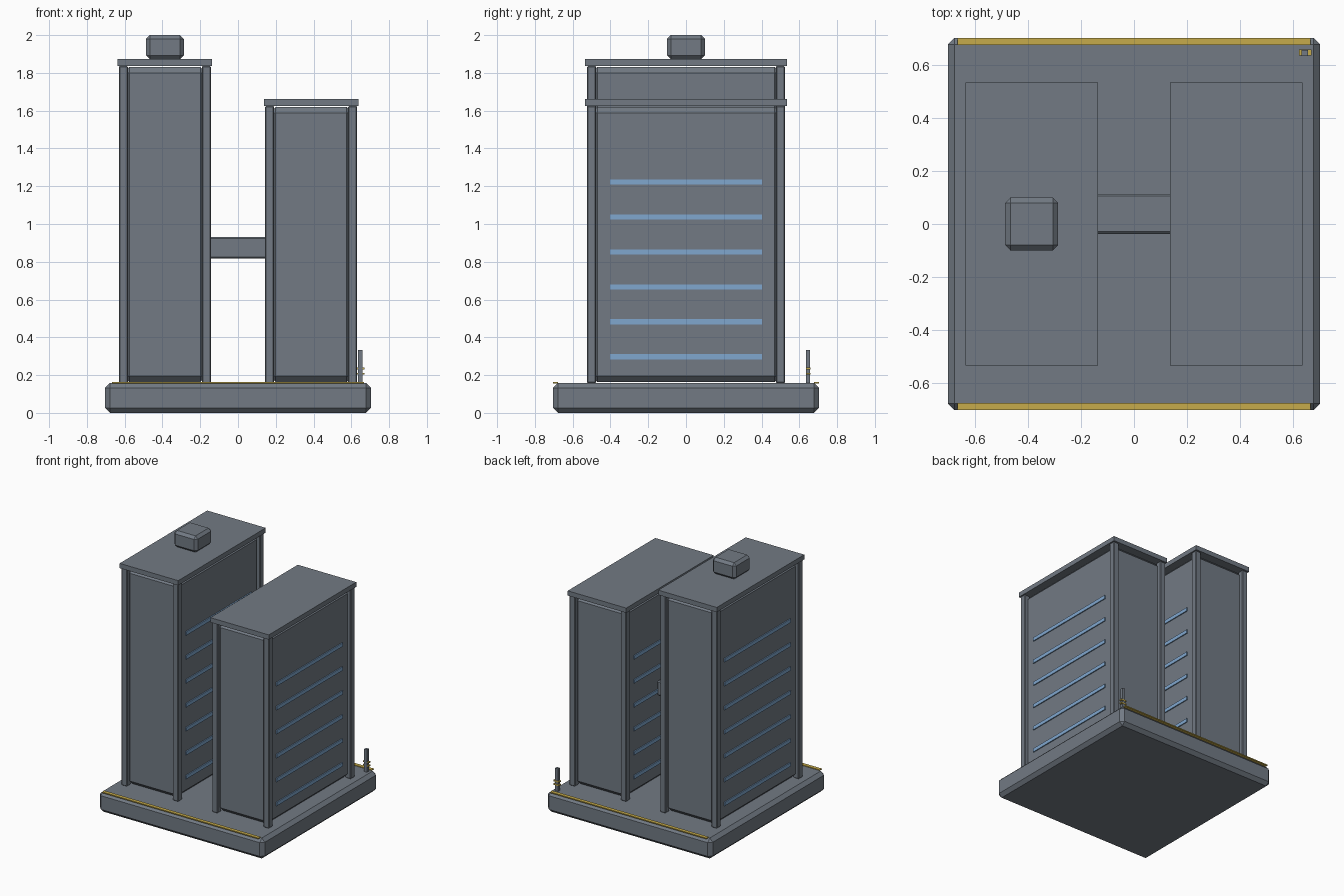
import bpy, bmesh

if "Cube" in bpy.data.objects:
    bpy.data.objects.remove(bpy.data.objects["Cube"])


def material(name, color):
    m = bpy.data.materials.new(name)
    m.diffuse_color = (*color, 1)
    m.use_nodes = True
    m.node_tree.nodes["Principled BSDF"].inputs["Base Color"].default_value = m.diffuse_color
    return m


GRAY = material("slate gray", (0.168, 0.195, 0.230))
BLUE = material("window blue", (0.215, 0.385, 0.620))
YELLOW = material("trim yellow", (0.565, 0.410, 0.070))


def box(name, x, y, z, mat, bevel=0.0):
    """Box from (min, max) ranges, with optional flat chamfer."""
    bm = bmesh.new()
    bmesh.ops.create_cube(bm, size=1)
    for v in bm.verts:
        v.co = [r[0] if c < 0 else r[1] for c, r in zip(v.co, (x, y, z))]
    if bevel:
        bmesh.ops.bevel(bm, geom=bm.edges[:], offset=bevel, segments=1,
                        profile=0.5, affect='EDGES')
    me = bpy.data.meshes.new(name)
    bm.to_mesh(me)
    bm.free()
    me.materials.append(mat)
    ob = bpy.data.objects.new(name, me)
    bpy.context.collection.objects.link(ob)
    return ob


def around(c, half):
    return (c - half, c + half)


BASE_TOP = 0.158

# Base slab with yellow edging along front and back
box("base", (-0.704, 0.704), (-0.704, 0.704), (0, BASE_TOP), GRAY, 0.026)
for side, s in (("front", -1), ("back", 1)):
    box(side + "_edging", (-0.668, 0.668), around(s * 0.6905, 0.0135),
        (BASE_TOP - 0.002, BASE_TOP + 0.006), YELLOW)


def tower(name, cx, top, floors):
    # Body, corner posts, roof slab
    hx, hy = 0.2195, 0.5
    box(name + "_body", around(cx, hx), around(0, hy),
        (BASE_TOP + 0.005, top - 0.004), GRAY, 0.032)
    for sx in (-1, 1):
        for sy in (-1, 1):
            box(name + "_corner_post", around(cx + sx * hx, 0.024),
                around(sy * hy, 0.024), (BASE_TOP, top), GRAY, 0.005)
        # Window bands on the two long sides
        for i in range(floors):
            box(name + "_window_band", around(cx + sx * (hx + 0.003), 0.0048),
                around(0, 0.402), around(0.297 + 0.185 * i, 0.014), BLUE)
    box(name + "_roof", around(cx, 0.25), around(0, 0.534),
        (top, top + 0.037), GRAY)


tower("tall_tower", -0.387, 1.836, 7)
tower("short_tower", 0.387, 1.624, 6)

# Rooftop unit on the tall tower
box("rooftop_unit", around(-0.387, 0.1), around(0, 0.1), (1.873, 2.0), GRAY, 0.02)

# Bridge between the towers
box("sky_bridge", (-0.17, 0.17), (-0.037, 0.113), (0.818, 0.93), GRAY, 0.008)

# Corner pole with yellow bands
box("pole", around(0.646, 0.012), around(0.646, 0.011), (BASE_TOP, 0.333), GRAY)
for z in (0.207, 0.234):
    box("pole_band", around(0.647, 0.024), around(0.648, 0.0115),
        around(z, 0.005), YELLOW)
